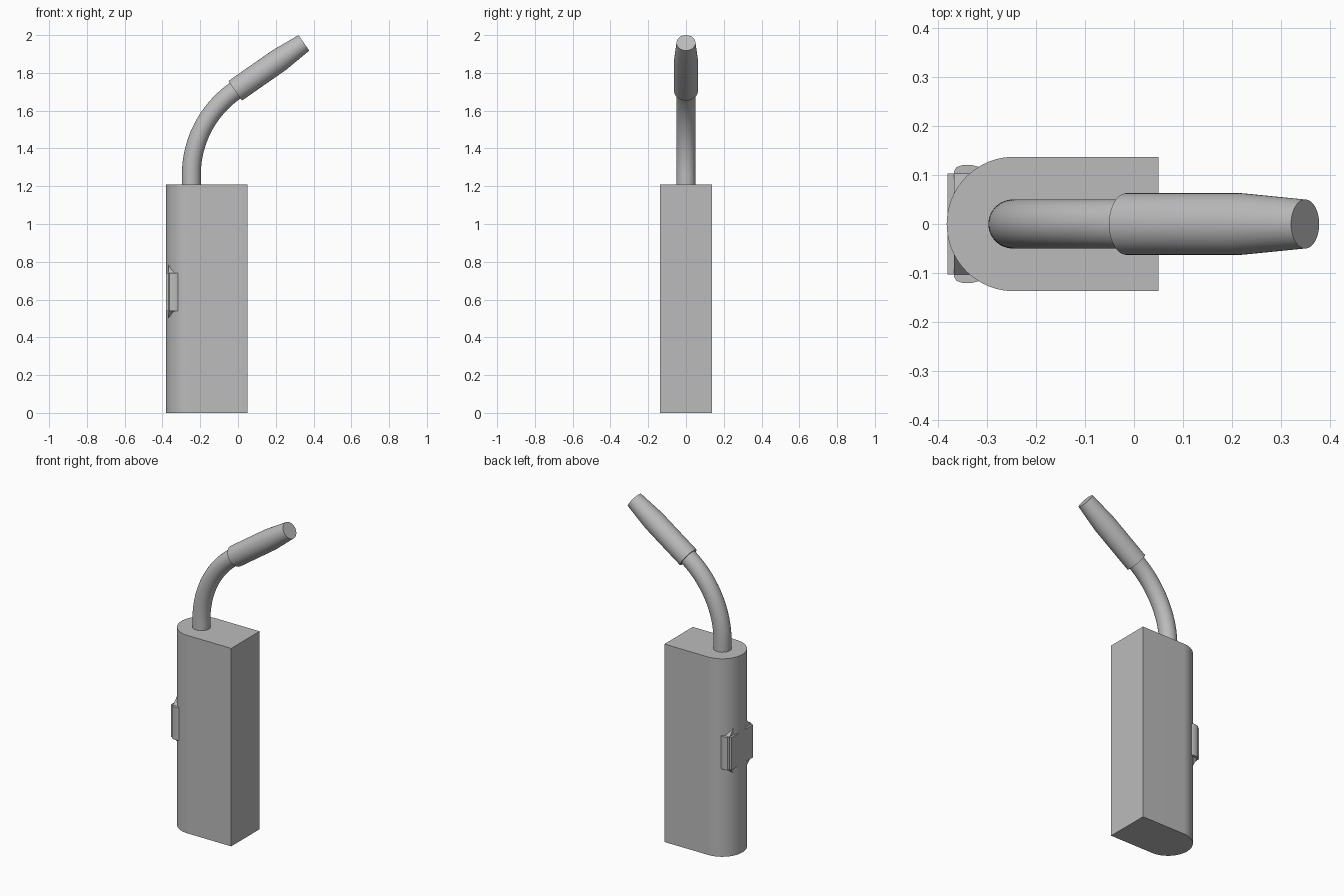
import bpy, bmesh
from math import sin, cos, pi, radians
from mathutils import Vector, Matrix

cube = bpy.data.objects.get("Cube")
if cube:
    bpy.data.objects.remove(cube, do_unlink=True)

grey = bpy.data.materials.new("plain_grey")
grey.use_nodes = True
colour = (0.5, 0.5, 0.5, 1)
grey.diffuse_color = colour
grey.node_tree.nodes["Principled BSDF"].inputs["Base Color"].default_value = colour


def finish(name, bm, smooth=True):
    bmesh.ops.recalc_face_normals(bm, faces=bm.faces[:])
    mesh = bpy.data.meshes.new(name)
    bm.to_mesh(mesh)
    bm.free()
    mesh.materials.append(grey)
    obj = bpy.data.objects.new(name, mesh)
    bpy.context.collection.objects.link(obj)
    if smooth:
        bpy.ops.object.select_all(action='DESELECT')
        obj.select_set(True)
        bpy.context.view_layer.objects.active = obj
        bpy.ops.object.shade_smooth_by_angle(angle=radians(30))
    return obj


def prism(name, points, offset, smooth=True):
    """Extrude a flat outline of 3D points along an offset."""
    bm = bmesh.new()
    face = bm.faces.new([bm.verts.new(p) for p in points])
    new = bmesh.ops.extrude_face_region(bm, geom=[face])["geom"]
    bmesh.ops.translate(bm, vec=offset,
                        verts=[v for v in new if isinstance(v, bmesh.types.BMVert)])
    return finish(name, bm, smooth)


def tube(name, stations, sides=48):
    """Loft circles lying in planes that tilt about y: (x, z, tilt, radius)."""
    bm = bmesh.new()
    rings = []
    for x, z, tilt, r in stations:
        m = Matrix.Translation((x, 0, z)) @ Matrix.Rotation(tilt, 4, 'Y')
        rings.append([bm.verts.new(m @ Vector((r * cos(a), r * sin(a), 0)))
                      for a in (2 * pi * i / sides for i in range(sides))])
    for a, b in zip(rings, rings[1:]):
        for i in range(sides):
            j = (i + 1) % sides
            bm.faces.new((a[i], a[j], b[j], b[i]))
    bm.faces.new(rings[0])
    bm.faces.new(rings[-1])
    return finish(name, bm)


# Cabinet with one rounded end
R, CX, TOP = 0.137, -0.245, 1.21
arc = [(CX + R * cos(a), R * sin(a), 0)
       for a in (pi / 2 + pi * i / 40 for i in range(41))]
prism("body", [(0.05, R, 0)] + arc + [(0.05, -R, 0)], (0, 0, TOP))

# Bent neck: straight rise followed by an arc
BEND, TURN, NX, NZ = 0.544, radians(55), -0.247, 1.26
neck = [(NX, TOP - 0.02, 0, 0.05)]
for i in range(25):
    t = TURN * i / 24
    neck.append((NX + BEND * (1 - cos(t)), NZ + BEND * sin(t), t, 0.05))
tube("neck", neck)

# Tapered grip at the end of the neck
start, end = Vector((-0.015, 1.705)), Vector((0.349, 1.959))
tube("grip", [(*start.lerp(end, t), TURN, r)
              for t, r in ((0, 0.063), (0.64, 0.063), (1, 0.05))])

# Side switch: front plate, rounded housing and sloped backing
ZLOW, ZHIGH = 0.54, 0.74
prism("switch_plate", [(-0.38, -0.103, ZLOW), (-0.38, 0.103, ZLOW),
                       (-0.33, 0.103, ZLOW), (-0.33, -0.103, ZLOW)],
      (0, 0, ZHIGH - ZLOW), False)

half = [(-0.367, 0.108), (-0.362, 0.116), (-0.35, 0.12),
        (-0.33, 0.12), (-0.318, 0.117), (-0.3, 0.105)]
outline = half + [(x, -y) for x, y in reversed(half)]
prism("switch_housing", [(x, y, ZLOW) for x, y in outline], (0, 0, ZHIGH - ZLOW))

backing = [(0.103, ZLOW), (0.103, ZHIGH), (0.06, 0.785),
           (-0.06, 0.785), (-0.103, ZHIGH), (-0.103, ZLOW),
           (-0.06, 0.50), (0.06, 0.50)]
prism("switch_backing", [(-0.367, y, z) for y, z in backing], (0.1, 0, 0), False)
